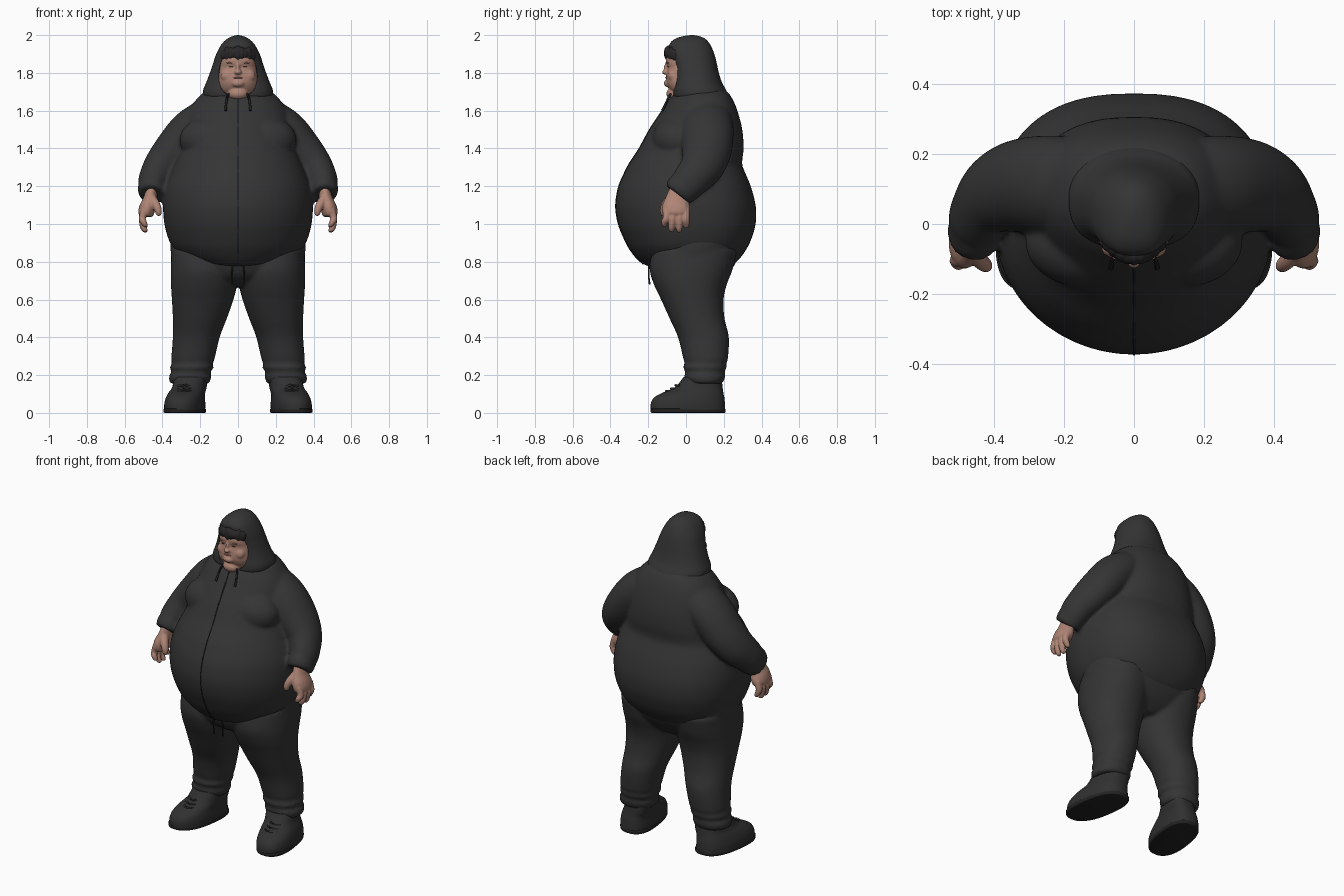
import bpy, bmesh, math
from mathutils import Vector


def material(name, rgb):
    m = bpy.data.materials.new(name)
    m.diffuse_color = (*rgb, 1)
    return m


CLOTH = material("charcoal cloth", (0.035, 0.035, 0.035))
SHOE = material("dark shoe", (0.03, 0.03, 0.03))
TRIM = material("black trim", (0.016, 0.016, 0.016))
SKIN = material("skin", (0.43, 0.235, 0.18))
LIP = material("lip", (0.34, 0.16, 0.125))
HAIR = material("dark hair", (0.022, 0.02, 0.02))


def smooth_rows(rows, steps):
    """Catmull-Rom interpolation of parameter rows."""
    out = []
    for i in range(len(rows) - 1):
        a, b, c, d = (rows[max(0, min(len(rows) - 1, i + k))] for k in (-1, 0, 1, 2))
        for s in range(steps):
            t = s / steps
            out.append([0.5 * (2 * q + (r - p) * t + (2 * p - 5 * q + 4 * r - u) * t * t
                               + (3 * q - p - 3 * r + u) * t ** 3)
                        for p, q, r, u in zip(a, b, c, d)])
    return out + [list(rows[-1])]


def finish(name, bm, mat, mirror):
    bmesh.ops.recalc_face_normals(bm, faces=bm.faces[:])
    me = bpy.data.meshes.new(name)
    bm.to_mesh(me)
    bm.free()
    me.materials.append(mat)
    ob = bpy.data.objects.new(name, me)
    bpy.context.collection.objects.link(ob)
    bpy.ops.object.select_all(action='DESELECT')
    bpy.context.view_layer.objects.active = ob
    ob.select_set(True)
    bpy.ops.object.shade_smooth_by_angle(angle=math.radians(45))
    if mirror:
        ob.modifiers.new("mirror", 'MIRROR')
    return ob


def skin_rings(name, rings, mat, mirror):
    bm = bmesh.new()
    loops = [[bm.verts.new(p) for p in r] for r in rings]
    n = len(loops[0])
    for a, b in zip(loops, loops[1:]):
        for i in range(n):
            j = (i + 1) % n
            bm.faces.new((a[i], a[j], b[j], b[i]))
    bm.faces.new(loops[0])
    bm.faces.new(loops[-1])
    return finish(name, bm, mat, mirror)


def body(name, rows, mat, nf=2.0, nb=2.0, shear=0, mirror=False, steps=5, n=56):
    """Stacked superellipse rings; row = z, half width, y front, y back, centre x."""
    rings = []
    for z, hw, yf, yb, x0 in smooth_rows(rows, steps):
        cy, ry, ring = (yf + yb) / 2, (yb - yf) / 2, []
        for i in range(n):
            a = math.tau * i / n
            c, s = math.cos(a), math.sin(a)
            p = 2 / (nf if s < 0 else nb)
            y = cy + ry * math.copysign(abs(s) ** p, s)
            ring.append((x0 + hw * math.copysign(abs(c) ** p, c) - shear * y, y, z))
        rings.append(ring)
    return skin_rings(name, rings, mat, mirror)


def tube(name, rows, mat, flat=1.0, mirror=True, steps=5, n=20):
    """Round tube; row = x, y, z, radius. flat squeezes it along x."""
    pts = smooth_rows(rows, steps)
    rings = []
    for i, p in enumerate(pts):
        t = Vector(pts[min(i + 1, len(pts) - 1)][:3]) - Vector(pts[max(i - 1, 0)][:3])
        t.normalize()
        v = t.cross(Vector((1, 0, 0))).normalized()
        u = v.cross(t).normalized()
        rings.append([Vector(p[:3]) + p[3] * (u * flat * math.cos(math.tau * k / n)
                                              + v * math.sin(math.tau * k / n))
                      for k in range(n)])
    return skin_rings(name, rings, mat, mirror)


def ball(name, loc, rad, mat, mirror=False, flare=0):
    bm = bmesh.new()
    bmesh.ops.create_uvsphere(bm, u_segments=32, v_segments=20, radius=1)
    for v in bm.verts:
        v.co.x *= 1 - flare * v.co.z
        v.co = Vector([l + r * c for l, r, c in zip(loc, rad, v.co)])
    return finish(name, bm, mat, mirror)


def fuse(name, parts, voxel, smooth):
    """Join overlapping parts into one softly blended surface."""
    bpy.ops.object.select_all(action='DESELECT')
    for p in parts:
        p.select_set(True)
    bpy.context.view_layer.objects.active = parts[0]
    bpy.ops.object.convert(target='MESH')
    bpy.ops.object.join()
    ob = bpy.context.view_layer.objects.active
    ob.name = name
    r = ob.modifiers.new("blend", 'REMESH')
    r.mode, r.voxel_size, r.use_smooth_shade = 'VOXEL', voxel, True
    s = ob.modifiers.new("soften", 'SMOOTH')
    s.factor, s.iterations = 0.5, smooth
    return ob


# Jacket: hanging belly, chest and sleeves with bunched cuffs
torso = [(0.772, 0.13, -0.18, 0.19, 0), (0.787, 0.22, -0.225, 0.248, 0),
         (0.82, 0.29, -0.262, 0.287, 0), (0.87, 0.342, -0.30, 0.322, 0),
         (0.92, 0.368, -0.326, 0.346, 0), (0.99, 0.388, -0.355, 0.367, 0),
         (1.06, 0.396, -0.370, 0.372, 0), (1.12, 0.396, -0.371, 0.365, 0),
         (1.20, 0.384, -0.356, 0.343, 0), (1.27, 0.358, -0.326, 0.314, 0),
         (1.32, 0.335, -0.30, 0.297, 0), (1.40, 0.308, -0.248, 0.305, 0),
         (1.50, 0.285, -0.193, 0.298, 0), (1.60, 0.26, -0.127, 0.272, 0),
         (1.66, 0.22, -0.09, 0.247, 0), (1.70, 0.175, -0.05, 0.218, 0), (1.74, 0.09, 0.02, 0.16, 0)]
jacket = [body("torso", torso, CLOTH, nb=2.45),
          ball("chest", (0.14, -0.052, 1.445), (0.17, 0.128, 0.125), CLOTH, True),
          tube("sleeve", [(0.12, 0.10, 1.565, 0.138), (0.24, 0.11, 1.49, 0.142),
                          (0.335, 0.108, 1.385, 0.132), (0.40, 0.083, 1.305, 0.116),
                          (0.438, 0.035, 1.245, 0.100), (0.449, 0.006, 1.212, 0.094),
                          (0.453, -0.012, 1.197, 0.087), (0.455, -0.025, 1.18, 0.089),
                          (0.458, -0.045, 1.155, 0.079)], CLOTH, flat=0.86, n=32)]
fuse("jacket", jacket, 0.01, 7)
tube("jacket_zip", [(0, yf + 0.001, z, 0.0035) for z, hw, yf, yb, x0 in torso[1:15]],
     TRIM, mirror=False, n=8)

# Trousers: hips and legs gathered at the ankle
hips = body("hips", [(0.67, 0.12, -0.09, 0.15, 0), (0.72, 0.27, -0.165, 0.21, 0),
                     (0.78, 0.34, -0.20, 0.255, 0), (0.84, 0.355, -0.215, 0.285, 0),
                     (0.92, 0.358, -0.22, 0.32, 0), (1.0, 0.34, -0.2, 0.32, 0)], CLOTH, nb=2.3)
leg = body("leg", [(0.155, 0.095, 0.015, 0.188, 0.256), (0.165, 0.107, 0.002, 0.198, 0.256),
                   (0.195, 0.112, -0.01, 0.208, 0.253), (0.215, 0.103, -0.002, 0.203, 0.249),
                   (0.24, 0.115, -0.015, 0.215, 0.245), (0.265, 0.108, -0.007, 0.214, 0.241),
                   (0.29, 0.115, -0.015, 0.222, 0.238), (0.40, 0.124, -0.042, 0.227, 0.221),
                   (0.50, 0.143, -0.087, 0.204, 0.202), (0.60, 0.163, -0.132, 0.199, 0.187),
                   (0.68, 0.175, -0.170, 0.216, 0.180), (0.76, 0.178, -0.192, 0.247, 0.178),
                   (0.86, 0.17, -0.18, 0.27, 0.182)], CLOTH, nf=2.15, nb=2.15, mirror=True)
fuse("trousers", [hips, leg], 0.01, 5)

# Hands
hand = [tube("palm", [(0.457, -0.035, 1.18, 0.052), (0.466, -0.046, 1.13, 0.063),
                      (0.480, -0.052, 1.085, 0.075), (0.490, -0.052, 1.05, 0.068),
                      (0.492, -0.052, 1.04, 0.04)], SKIN, flat=0.58),
        tube("thumb", [(0.462, -0.075, 1.14, 0.028), (0.437, -0.105, 1.105, 0.024),
                       (0.423, -0.118, 1.075, 0.020), (0.420, -0.120, 1.05, 0.014),
                       (0.420, -0.120, 1.043, 0.006)], SKIN, n=12)]
for y, tip in ((-0.104, 0.985), (-0.070, 0.957), (-0.034, 0.955), (0.0, 0.978)):
    y2 = y * 1.12 + 0.002
    hand.append(tube("finger", [(0.494, y, 1.075, 0.020), (0.507, y, 1.03, 0.019),
                                (0.501, y2, tip + 0.028, 0.017), (0.490, y2, tip + 0.007, 0.013),
                                (0.488, y2, tip, 0.006)], SKIN, n=12, steps=4))
fuse("hands", hand, 0.005, 2)

# Shoes with soles and laces
body("shoe_sole", [(0.0, 0.100, -0.182, 0.205, 0.284), (0.004, 0.105, -0.187, 0.209, 0.284),
                   (0.02, 0.105, -0.188, 0.209, 0.284), (0.023, 0.098, -0.18, 0.20, 0.284)],
     TRIM, nf=2.4, nb=2.6, shear=0.14, mirror=True, steps=3)
body("shoe_upper", [(0.018, 0.104, -0.187, 0.208, 0.284), (0.05, 0.104, -0.186, 0.206, 0.283),
                    (0.08, 0.099, -0.170, 0.203, 0.281), (0.105, 0.094, -0.128, 0.198, 0.276),
                    (0.135, 0.089, -0.06, 0.194, 0.266), (0.19, 0.088, -0.012, 0.188, 0.257)],
     SHOE, nf=2.3, nb=2.5, shear=0.12, mirror=True)
for i, (y, z) in enumerate(((-0.1, 0.113), (-0.074, 0.126), (-0.05, 0.143))):
    tube("shoe_lace_%d" % (i + 1), [(0.24, y + 0.022, z, 0.006), (0.28, y - 0.005, z + 0.003, 0.006),
                                    (0.32, y + 0.017, z + 0.001, 0.006)], SHOE, n=8)

# Hood with an oval face opening
hood = body("hood", [(1.65, 0.16, -0.04, 0.21, 0), (1.675, 0.183, -0.068, 0.226, 0),
                     (1.71, 0.184, -0.07, 0.212, 0), (1.75, 0.168, -0.064, 0.19, 0),
                     (1.80, 0.149, -0.064, 0.174, 0), (1.85, 0.132, -0.072, 0.163, 0),
                     (1.90, 0.115, -0.085, 0.150, 0), (1.95, 0.088, -0.088, 0.128, 0),
                     (1.98, 0.058, -0.058, 0.102, 0), (1.995, 0.027, -0.012, 0.068, 0),
                     (2.0, 0.004, 0.025, 0.04, 0)], CLOTH, nf=2.6, nb=2.1)
cutter = ball("hood_cutter", (0, -0.09, 1.80), (0.109, 0.13, 0.138), CLOTH, flare=0.1)
cut = hood.modifiers.new("opening", 'BOOLEAN')
cut.operation, cut.object, cut.solver = 'DIFFERENCE', cutter, 'EXACT'
bpy.context.view_layer.objects.active = hood
bpy.ops.object.modifier_apply(modifier=cut.name)
bpy.data.objects.remove(cutter)

# Head with soft, heavy features
face = [body("skull", [(1.65, 0.07, -0.04, 0.08, 0), (1.69, 0.094, -0.065, 0.08, 0),
                       (1.715, 0.102, -0.088, 0.08, 0), (1.75, 0.105, -0.104, 0.08, 0),
                       (1.79, 0.103, -0.104, 0.08, 0), (1.83, 0.098, -0.098, 0.08, 0),
                       (1.85, 0.095, -0.105, 0.08, 0), (1.88, 0.09, -0.105, 0.08, 0),
                       (1.92, 0.075, -0.08, 0.07, 0), (1.935, 0.045, -0.05, 0.05, 0)], SKIN, nf=2.3),
        ball("neck", (0, -0.058, 1.69), (0.055, 0.046, 0.036), SKIN),
        ball("chin", (0, -0.09, 1.745), (0.036, 0.027, 0.022), SKIN),
        ball("bridge", (0, -0.1, 1.826), (0.011, 0.017, 0.03), SKIN),
        ball("nose", (0, -0.108, 1.804), (0.019, 0.019, 0.013), SKIN),
        ball("cheek", (0.05, -0.07, 1.785), (0.042, 0.028, 0.036), SKIN, True)]
fuse("head", face, 0.005, 4)
ball("lips", (0, -0.103, 1.774), (0.026, 0.008, 0.004), LIP)
ball("eye", (0.037, -0.094, 1.832), (0.012, 0.005, 0.002), HAIR, True)
ball("eyebrow", (0.039, -0.096, 1.853), (0.022, 0.007, 0.004), LIP, True)

# Hair cap and ragged fringe
hair = [ball("cap", (0, -0.03, 1.908), (0.088, 0.078, 0.042), HAIR)]
for i in range(9):
    u = (i - 4) / 4
    hair.append(ball("lock", (0.076 * u, -0.094 + 0.04 * u * u, 1.904 - 0.01 * u * u),
                     (0.017, 0.024, 0.026 + 0.008 * (i * 5 % 3)), HAIR))
fuse("hair", hair, 0.006, 2)

# Drawstrings at the neck and waist
tube("neck_drawstring", [(0.048, -0.08, 1.69, 0.006), (0.058, -0.095, 1.665, 0.006),
                         (0.063, -0.108, 1.635, 0.006), (0.066, -0.126, 1.6, 0.007)], TRIM, n=8)
tube("waist_drawstring", [(0.024, -0.195, 0.785, 0.004), (0.031, -0.198, 0.76, 0.004),
                          (0.032, -0.197, 0.72, 0.004), (0.030, -0.192, 0.68, 0.005)], TRIM, n=8)
